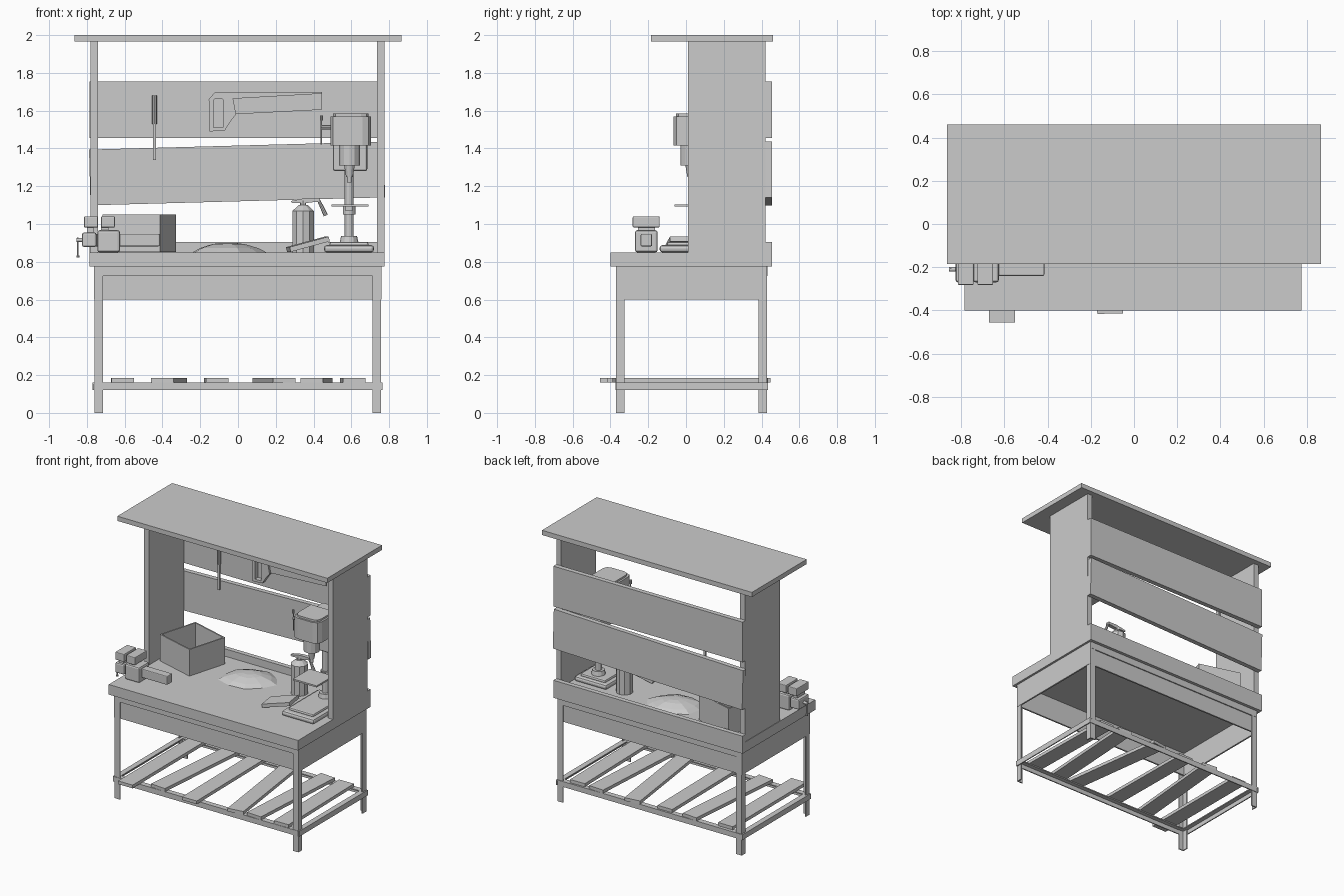
import bpy, bmesh
from math import radians, sin, cos, pi, atan2, hypot
from mathutils import Matrix, Vector

if "Cube" in bpy.data.objects:
    bpy.data.objects.remove(bpy.data.objects["Cube"])


def finish(name, bm):
    bmesh.ops.recalc_face_normals(bm, faces=bm.faces)
    me = bpy.data.meshes.new(name)
    bm.to_mesh(me)
    bm.free()
    ob = bpy.data.objects.new(name, me)
    bpy.context.collection.objects.link(ob)
    return ob


def box(name, x, y, z, bevel=0.0, rot=None):
    """Box from (min, max) ranges; rot = (axis, degrees) about its centre."""
    bm = bmesh.new()
    c = Vector(((x[0] + x[1]) / 2, (y[0] + y[1]) / 2, (z[0] + z[1]) / 2))
    m = Matrix.Translation(c)
    for axis, deg in rot or ():
        m = m @ Matrix.Rotation(radians(deg), 4, axis)
    m = m @ Matrix.Diagonal((x[1] - x[0], y[1] - y[0], z[1] - z[0], 1))
    bmesh.ops.create_cube(bm, size=1, matrix=m)
    if bevel:
        bmesh.ops.bevel(bm, geom=bm.edges[:], offset=bevel, segments=2,
                        profile=0.5, affect='EDGES')
    return finish(name, bm)


def rod(name, a, b, r1, r2=None, sides=12):
    """Cylinder or cone from point a to point b."""
    a, b = Vector(a), Vector(b)
    m = Matrix.Translation((a + b) / 2) @ (b - a).to_track_quat('Z', 'Y').to_matrix().to_4x4()
    bm = bmesh.new()
    bmesh.ops.create_cone(bm, cap_ends=True, segments=sides, radius1=r1,
                          radius2=r1 if r2 is None else r2, depth=(b - a).length, matrix=m)
    return finish(name, bm)


def prism(name, pts, to3d, lo, hi):
    """Extrude a 2D outline between lo and hi; to3d maps (u, v, w) to xyz."""
    bm = bmesh.new()
    rings = [[bm.verts.new(to3d(u, v, w)) for u, v in pts] for w in (lo, hi)]
    n = len(pts)
    for ring in rings:
        bm.faces.new(ring)
    for i in range(n):
        j = (i + 1) % n
        bm.faces.new((rings[0][i], rings[0][j], rings[1][j], rings[1][i]))
    return finish(name, bm)


def flat(u, v, w):
    return (u, v, w)


def wall(u, v, w):
    return (u, w, v)


# Roof, side panels and rear boards
box("roof", (-.865, .865), (-.185, .46), (1.965, 2))
box("left_side_panel", (-.782, -.74), (.01, .42), (.85, 1.965))
box("right_side_panel", (.735, .775), (.01, .42), (.85, 1.965))
box("upper_back_board", (-.785, .775), (.42, .455), (1.455, 1.755))
box("tilted_back_board", (-.785, .775), (.42, .455), (1.12, 1.415), rot=[('Y', -1.55)])
box("low_back_board", (-.785, .775), (.42, .455), (.775, .905))

# Table top and apron
box("table_top", (-.785, .775), (-.4, .42), (.775, .85))
for side, y in (("front", -.362), ("back", .412)):
    box(side + "_apron", (-.75, .745), (y, y + .012), (.6, .775))
for side, x in (("left", -.762), ("right", .747)):
    box(side + "_apron", (x, x + .012), (-.37, .43), (.6, .775))
for side, y in (("front", -.37), ("back", .424)):
    box(side + "_top_rail", (-.75, .748), (y, y + .008), (.725, .775))

# Angle section legs
for sx, x in ((1, -.76), (-1, .757)):
    for sy, y in ((1, -.37), (-1, .43)):
        prism("leg", [(x + sx * u, y + sy * v) for u, v in
                      ((0, 0), (.045, 0), (.045, .008), (.008, .008), (.008, .045), (0, .045))],
              flat, 0, .775)

# Lower shelf rails
L = ((0, .16), (0, .12), (.008, .12), (.008, .152), (.04, .152), (.04, .16))
for s, y in ((1, -.373), (-1, .434)):
    prism("long_shelf_rail", [(y + s * u, v) for u, v in L],
          lambda u, v, w: (w, u, v), -.76, .757)
for s, x in ((1, -.77), (-1, .765)):
    prism("short_shelf_rail", [(x + s * u, v) for u, v in L], wall, -.37, .435)

# Crooked shelf slats: front x, back x, front y, back y
for xf, xb, yf, yb in ((-.61, -.612, -.455, .41), (-.40, -.33, -.37, .43), (-.11, -.12, -.415, .42),
                       (.245, .135, -.38, .44), (.39, .44, -.37, .43), (.615, .60, -.37, .42)):
    cx, cy, ln = (xf + xb) / 2, (yf + yb) / 2, hypot(xb - xf, yb - yf)
    box("shelf_slat", (cx - .06, cx + .06), (cy - ln / 2, cy + ln / 2), (.16, .184),
        rot=[('Z', -math_deg) for math_deg in (atan2(xb - xf, yb - yf) * 180 / pi,)])

# Open crate: nested outer and inner shells
bm = bmesh.new()
m = Matrix.Translation((-.5225, .21, 0)) @ Matrix.Rotation(radians(-16), 4, 'Z')
rings = []
for e, z in ((0, .852), (0, 1.05), (.01, 1.05), (.01, .862)):
    w, d = .1585 - e, .155 - e
    rings.append([bm.verts.new(m @ Vector((w * i, d * j, z)))
                  for i, j in ((-1, -1), (1, -1), (1, 1), (-1, 1))])
for a, b in zip(rings, rings[1:]):
    for i in range(4):
        bm.faces.new((a[i], a[(i + 1) % 4], b[(i + 1) % 4], b[i]))
bm.faces.new(rings[0])
bm.faces.new(rings[-1])
finish("crate", bm)

# Bench vise
box("vise_base", (-.745, -.625), (-.27, -.15), (.85, .967), .012)
box("vise_slide", (-.80, -.415), (-.24, -.18), (.882, .948), .006)
box("vise_front_body", (-.825, -.75), (-.27, -.15), (.878, .955), .01)
box("vise_front_neck", (-.80, -.765), (-.255, -.165), (.94, .99))
box("vise_front_jaw", (-.815, -.742), (-.282, -.14), (.982, 1.04), .005)
box("vise_rear_neck", (-.725, -.685), (-.255, -.165), (.95, .99))
box("vise_rear_jaw", (-.725, -.652), (-.282, -.14), (.982, 1.04), .005)
rod("vise_screw", (-.855, -.21, .915), (-.82, -.21, .915), .01)
rod("vise_handle", (-.848, -.21, .83), (-.848, -.21, .928), .004, sides=8)
rod("vise_handle_knob", (-.848, -.21, .822), (-.848, -.21, .834), .008, sides=8)

# Sawdust mound
bm = bmesh.new()
wob = (1, .92, 1.04, .95, 1, .9, 1.03, .96, 1.02, .93)
prev = None
for r, z in ((1, .85), (.8, .872), (.45, .893), (.2, .9)):
    ring = [bm.verts.new((-.055 + .205 * r * k * cos(i * pi / 5),
                          .21 + .16 * r * k * sin(i * pi / 5) + .03 * r * cos(i * pi / 5), z))
            for i, k in enumerate(wob)]
    if prev:
        for i in range(10):
            bm.faces.new((prev[i], prev[(i + 1) % 10], ring[(i + 1) % 10], ring[i]))
    else:
        bm.faces.new(ring)
    prev = ring
bm.faces.new(prev)
finish("sawdust_mound", bm)

# Drill press
box("drill_base", (.455, .72), (-.14, .29), (.85, .888), .015)
box("drill_base_step", (.485, .69), (-.10, .26), (.88, .905), .01)
rod("drill_collar", (.588, .19, .9), (.588, .19, .937), .05, .042)
rod("drill_column", (.588, .19, .9), (.588, .19, 1.3), .023)
rod("drill_table_clamp", (.588, .19, 1.05), (.588, .19, 1.1), .033)
box("drill_table_arm", (.57, .606), (.03, .18), (1.07, 1.093))
box("drill_table", (.495, .69), (-.06, .135), (1.092, 1.104))
for name, x0, x1, y0, y1, z0, z1, c in (("drill_head", .49, .705, -.065, .14, 1.415, 1.57, .045),
                                        ("drill_head_cap", .503, .692, -.052, .14, 1.57, 1.584, .04)):
    prism(name, [(x0, y1), (x0, y0 + c), (x0 + c * .3, y0 + c * .3), (x0 + c, y0),
                 (x1 - c, y0), (x1 - c * .3, y0 + c * .3), (x1, y0 + c), (x1, y1)], flat, z0, z1)
box("drill_motor", (.503, .685), (.10, .28), (1.28, 1.55), .012)
rod("drill_quill", (.59, .025, 1.31), (.59, .025, 1.42), .055)
rod("drill_chuck", (.59, .025, 1.25), (.59, .025, 1.31), .018, .028)
rod("drill_bit", (.59, .025, 1.22), (.59, .025, 1.25), .012)
rod("drill_lever_hub", (.44, .02, 1.512), (.495, .02, 1.512), .011, sides=8)
rod("drill_lever", (.442, .02, 1.42), (.442, .02, 1.56), .004, sides=8)
rod("drill_lever_knob", (.442, .02, 1.548), (.442, .02, 1.575), .009, sides=8)

# Fire extinguisher
ex, ey = .345, .23
rod("extinguisher_body", (ex, ey, .85), (ex, ey, 1.07), .059, sides=10)
rod("extinguisher_shoulder", (ex, ey, 1.07), (ex, ey, 1.1), .059, .025, sides=10)
rod("extinguisher_neck", (ex, ey, 1.1), (ex, ey, 1.125), .016, sides=8)
prism("extinguisher_valve", [(.28, 1.122), (.285, 1.112), (.37, 1.112), (.435, 1.12),
                             (.435, 1.138), (.36, 1.138)], wall, ey - .014, ey + .014)
rod("extinguisher_hose", (.425, ey, 1.13), (.465, ey, 1.045), .008, .012, sides=8)

# Plank resting on the drill base
box("leaning_block", (.262, .478), (-.1, .04), (.88, .906), rot=[('Z', 8), ('Y', -15)])

# Hand saw on the wall
prism("saw_blade", [(-.06, 1.685), (.445, 1.695), (.445, 1.605), (-.04, 1.58)], wall, .40, .406)
outer = ((-.155, 1.66), (-.12, 1.70), (.445, 1.70), (.445, 1.69), (-.03, 1.685),
         (-.01, 1.58), (-.035, 1.55), (-.07, 1.495), (-.15, 1.49))
inner = ((-.13, 1.655), (-.12, 1.665), (-.09, 1.665), (-.08, 1.66), (-.078, 1.64),
         (-.077, 1.58), (-.076, 1.54), (-.08, 1.51), (-.13, 1.51))
bm = bmesh.new()
o, i_ = [[bm.verts.new((x, .385, z)) for x, z in p] for p in (outer, inner)]
for k in range(9):
    j = (k + 1) % 9
    bm.faces.new((o[k], o[j], i_[j], i_[k]))
ext = bmesh.ops.extrude_face_region(bm, geom=bm.faces[:], use_keep_orig=True)
bmesh.ops.translate(bm, vec=(0, .035, 0), verts=[v for v in ext["geom"] if isinstance(v, bmesh.types.BMVert)])
finish("saw_handle", bm)

# Chisel on the wall
rod("chisel_handle", (-.442, .406, 1.53), (-.442, .406, 1.68), .013, sides=8)
box("chisel_shaft", (-.45, -.434), (.40, .412), (1.34, 1.535))
